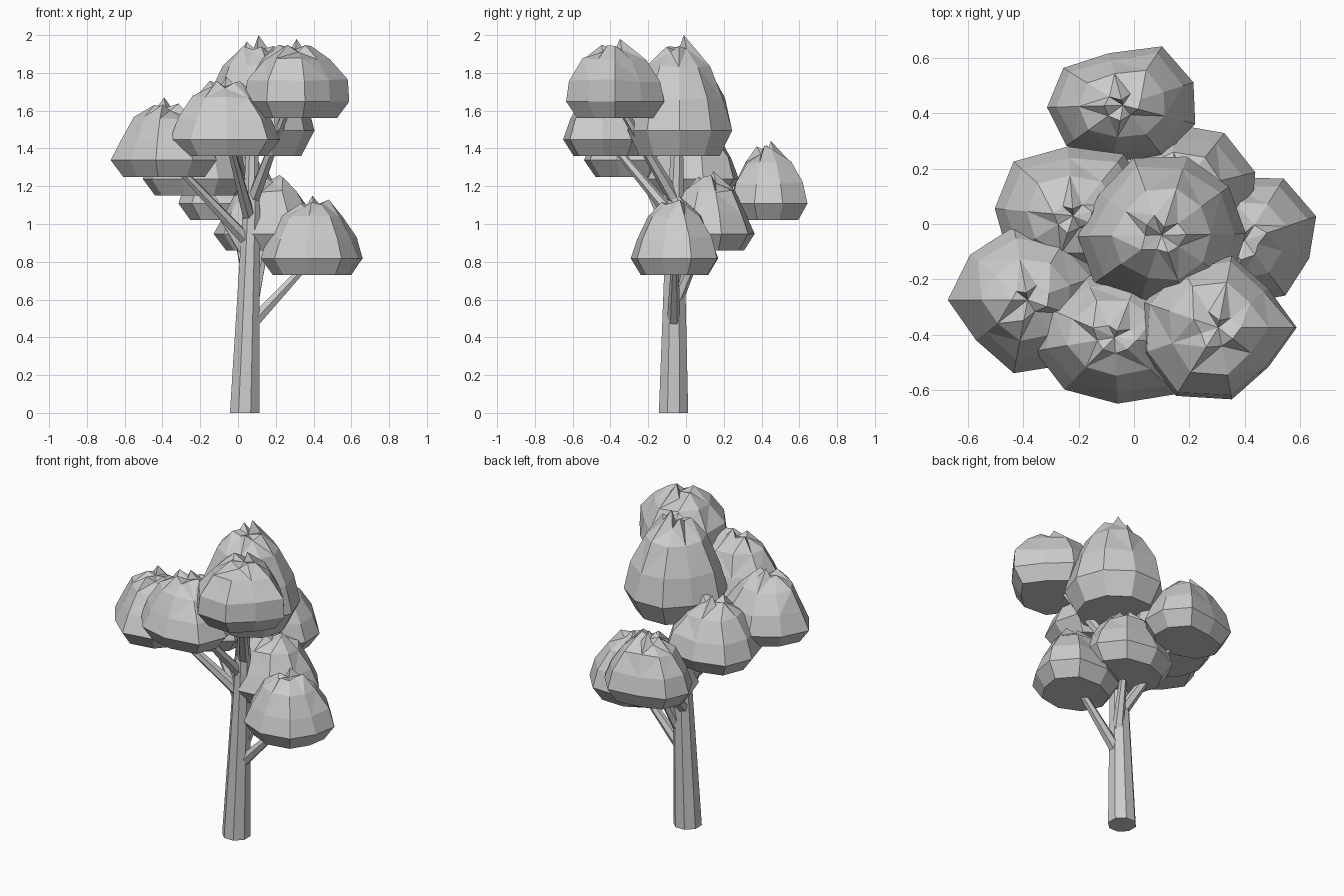
import bpy, bmesh, math, random
from mathutils import Vector

if "Cube" in bpy.data.objects:
    bpy.data.objects.remove(bpy.data.objects["Cube"])

random.seed(11)
grey = bpy.data.materials.new("plain grey")
grey.diffuse_color = (0.6, 0.6, 0.6, 1)
grey.use_nodes = True
grey.node_tree.nodes["Principled BSDF"].inputs["Base Color"].default_value = grey.diffuse_color


def finish(name, bm):
    bmesh.ops.recalc_face_normals(bm, faces=bm.faces)
    me = bpy.data.meshes.new(name)
    bm.to_mesh(me)
    bm.free()
    me.materials.append(grey)
    ob = bpy.data.objects.new(name, me)
    bpy.context.collection.objects.link(ob)
    return ob


def bridge(bm, a, b):
    n = len(a)
    for i in range(n):
        j = (i + 1) % n
        bm.faces.new((a[i], a[j], b[j], b[i]))


def limb(name, stations, sides):
    """Tapered tube through (point, radius) stations."""
    bm = bmesh.new()
    axis = Vector(stations[-1][0]) - Vector(stations[0][0])
    level = abs(axis.normalized().z) > 0.98
    q = Vector((0, 0, 1)).rotation_difference(axis)
    rings = []
    for p, r in stations:
        ring = []
        for i in range(sides):
            a = math.tau * (i + 0.5) / sides
            off = Vector((r * math.cos(a), r * math.sin(a), 0))
            ring.append(bm.verts.new(Vector(p) + (off if level else q @ off)))
        rings.append(ring)
    for a, b in zip(rings, rings[1:]):
        bridge(bm, a, b)
    bm.faces.new(rings[0])
    bm.faces.new(rings[-1])
    return finish(name, bm)


# Leaf clump: flat underside, wide skirt, sloping dome, creased pointed crown
PROFILE = [(0.77, 0.0), (1.0, 0.21), (0.87, 0.47), (0.59, 0.74)]


def clump(name, x, y, z, rx, ry, h, phase, full, n, bumps):
    bm = bmesh.new()

    def vert(i, r, t):
        deg = phase + 360 * i / n
        for at, amount in bumps.items():  # swell or dent the outline near an angle
            d = (deg - at + 180) % 360 - 180
            r *= 1 + amount * math.exp(-(d / 20) ** 2)
        a = math.radians(deg)
        return bm.verts.new((x + rx * r * math.cos(a), y + ry * r * math.sin(a), z + h * t))

    rings = []
    for k, (r, t) in enumerate(PROFILE):
        ring = []
        for i in range(n):
            j = random.uniform(-1, 1)
            if k < 2:
                ring.append(vert(i, r, t))
            else:
                ring.append(vert(i, r * full * (1 + 0.04 * j), t + 0.02 * j))
        rings.append(ring)
    # crown of alternating ridges and creases around a shallow pit
    crown = []
    for i in range(n):
        if i == 2:
            crown.append(vert(i, 0.1, 1.0))
        elif i % 2 == 0:
            crown.append(vert(i, 0.26 * full * random.uniform(0.8, 1.2), random.uniform(0.90, 0.95)))
        else:
            crown.append(vert(i, 0.22 * full * random.uniform(0.8, 1.2), random.uniform(0.83, 0.9)))
    rings.append(crown)
    for a, b in zip(rings, rings[1:]):
        bridge(bm, a, b)
    bm.faces.new(rings[0])
    pit = bm.verts.new((x, y, z + 0.87 * h))
    for i in range(n):
        bm.faces.new((crown[i], crown[(i + 1) % n], pit))
    bmesh.ops.triangulate(bm, faces=[f for f in bm.faces if f.calc_center_median().z > z + 0.55 * h])
    return finish(name, bm)


# Trunk
limb("trunk", [((0.035, -0.066, 0), 0.084), ((0.07, -0.058, 1.05), 0.05),
               ((0.075, -0.045, 1.45), 0.032)], 8)

# Branches: start, end
BRANCHES = {
    "low_right": ((0.08, -0.065, 0.48), (0.36, -0.06, 0.78)),
    "right": ((0.08, -0.05, 0.60), (0.15, 0.09, 0.92)),
    "back": ((0.05, -0.05, 0.74), (-0.03, 0.34, 1.08)),
    "left": ((0.05, -0.05, 0.84), (-0.18, 0.01, 1.20)),
    "front_left": ((0.05, -0.06, 0.91), (-0.31, -0.24, 1.29)),
    "front": ((0.06, -0.06, 1.03), (-0.04, -0.38, 1.41)),
    "front_right": ((0.08, -0.06, 1.13), (0.26, -0.34, 1.61)),
}
for name, (a, b) in BRANCHES.items():
    limb("branch_" + name, [(a, 0.036), (b, 0.02)], 6)

# Foliage: x, y, base z, radius x, radius y, height, phase, dome fullness, sides, outline bumps
CLUMPS = {
    "low_right": (0.40, -0.06, 0.73, 0.28, 0.235, 0.42, 22, 1.0, 9, {62: 0.08, 342: -0.12}),
    "right": (0.16, 0.12, 0.86, 0.29, 0.245, 0.42, 16, 0.95, 9, {56: 0.03}),
    "back": (-0.04, 0.43, 1.02, 0.275, 0.22, 0.42, 22, 1.0, 9, {105: -0.13, 65: 0.1, 265: -0.08}),
    "left": (-0.22, 0.03, 1.15, 0.285, 0.25, 0.42, 14, 0.97, 9, {134: 0.09, 54: 0.1}),
    "front_left": (-0.385, -0.275, 1.25, 0.29, 0.27, 0.42, 20, 0.95, 9, {220: -0.16, 140: -0.06}),
    "front": (-0.07, -0.41, 1.36, 0.295, 0.24, 0.42, -8, 0.97, 9, {313: 0.15}),
    "front_right": (0.305, -0.375, 1.56, 0.285, 0.265, 0.42, 0, 1.08, 9,
                    {42: -0.17, 317: -0.17, 236: 0.08}),
    "top": (0.10, -0.04, 1.36, 0.305, 0.29, 0.64, 1, 1.0, 10, {90: 0.05, 145: -0.1, 265: -0.08}),
}
for name, c in CLUMPS.items():
    clump("foliage_" + name, *c)
